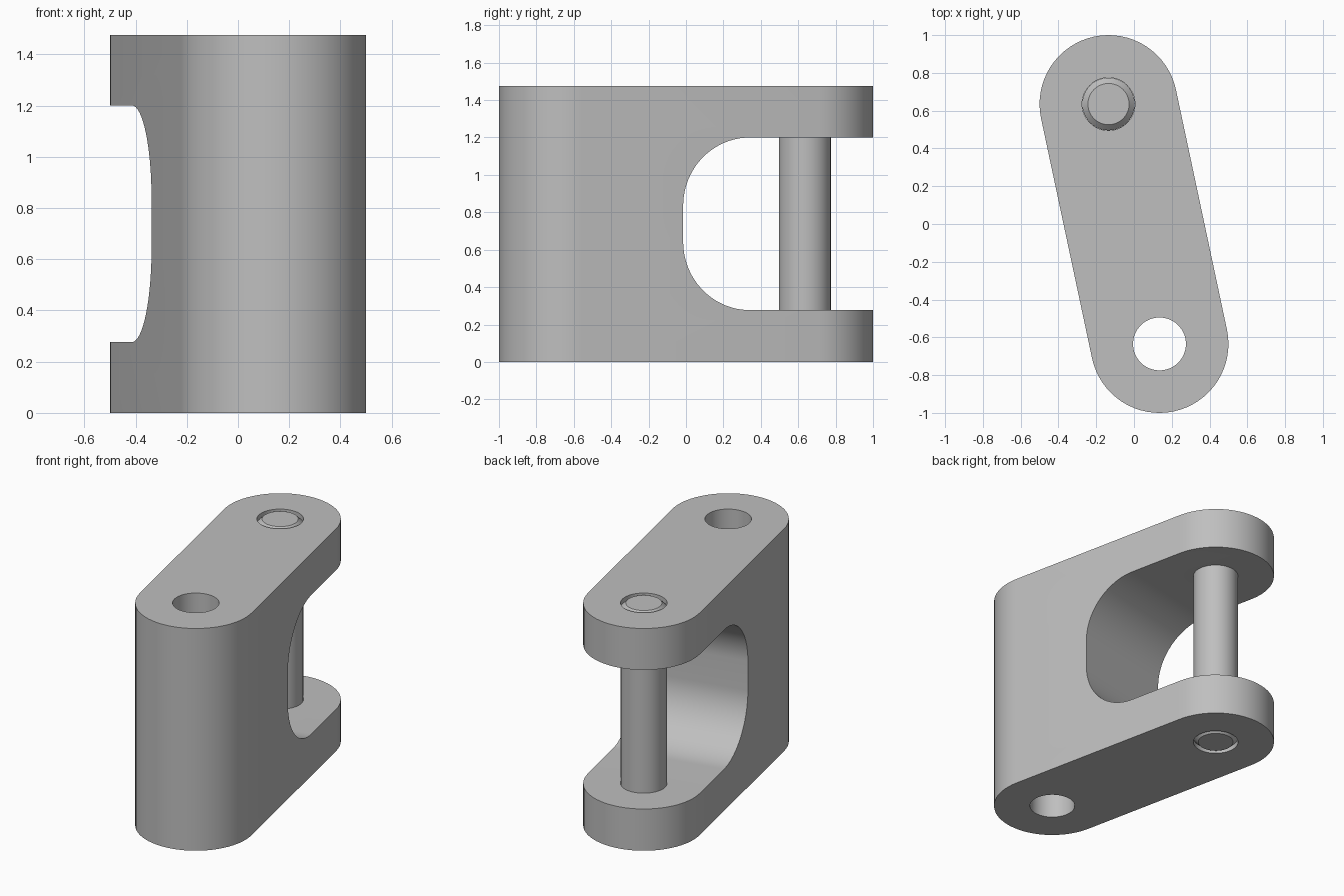
import bpy, bmesh
from math import sin, cos, pi, atan2, hypot, radians
from mathutils import Matrix

if "Cube" in bpy.data.objects:
    bpy.data.objects.remove(bpy.data.objects["Cube"], do_unlink=True)

# Link dimensions, built along y and turned at the end
PIVOT_X, PIVOT_Y = 0.135, 0.635
REACH = hypot(PIVOT_X, PIVOT_Y)
END_R, HOLE_R, HEIGHT = 0.365, 0.14, 1.475
SLOT_Y, SLOT_LOW, SLOT_HIGH, SLOT_R = -0.093, 0.277, 1.2, 0.365
TURN = Matrix.Rotation(atan2(PIVOT_X, PIVOT_Y), 4, "Z")

steel = bpy.data.materials.new("grey steel")
steel.use_nodes = True
GREY = (0.52, 0.52, 0.52, 1)
steel.diffuse_color = GREY
steel.node_tree.nodes["Principled BSDF"].inputs["Base Color"].default_value = GREY


def arc(cx, cy, r, start, end, steps=32):
    angles = [radians(start + (end - start) * i / steps) for i in range(steps + 1)]
    return [(cx + r * cos(a), cy + r * sin(a)) for a in angles]


def finish(name, bm):
    bmesh.ops.recalc_face_normals(bm, faces=bm.faces)
    bm.transform(TURN)
    mesh = bpy.data.meshes.new(name)
    bm.to_mesh(mesh)
    bm.free()
    mesh.materials.append(steel)
    obj = bpy.data.objects.new(name, mesh)
    bpy.context.collection.objects.link(obj)
    return obj


def prism(name, points, offset):
    """Extrude a closed outline of 3D points by an offset."""
    bm = bmesh.new()
    face = bm.faces.new([bm.verts.new(p) for p in points])
    top = bmesh.ops.extrude_face_region(bm, geom=[face])["geom"]
    bmesh.ops.translate(bm, vec=offset,
                        verts=[v for v in top if isinstance(v, bmesh.types.BMVert)])
    return finish(name, bm)


def activate(obj):
    bpy.ops.object.select_all(action="DESELECT")
    obj.select_set(True)
    bpy.context.view_layer.objects.active = obj


def cut(obj, cutter):
    mod = obj.modifiers.new("cut", "BOOLEAN")
    mod.operation, mod.solver, mod.object = "DIFFERENCE", "EXACT", cutter
    activate(obj)
    bpy.ops.object.modifier_apply(modifier=mod.name)
    bpy.data.objects.remove(cutter, do_unlink=True)


# Link body: a tall block with rounded ends
outline = arc(0, REACH, END_R, 0, 180) + arc(0, -REACH, END_R, 180, 360)
body = prism("link_body", [(x, y, 0) for x, y in outline], (0, 0, HEIGHT))

# Fork opening with two large fillets at its inner wall
slot = arc(SLOT_Y + SLOT_R, SLOT_HIGH - SLOT_R, SLOT_R, 90, 180, 24)
slot += arc(SLOT_Y + SLOT_R, SLOT_LOW + SLOT_R, SLOT_R, 180, 270, 24)
slot += [(1.5, SLOT_LOW), (1.5, SLOT_HIGH)]
cut(body, prism("slot_cutter", [(-1, y, z) for y, z in slot], (2, 0, 0)))

# Pivot holes through both ends
for side in (-1, 1):
    ring = arc(0, side * REACH, HOLE_R, 0, 360, 64)[:-1]
    cut(body, prism("hole_cutter", [(x, y, -1) for x, y in ring], (0, 0, 4)))

# Chamfered pin held in the fork
CHAMFER = 0.03
PIN_R = HOLE_R - 0.001
bm = bmesh.new()
profile = [(PIN_R - CHAMFER, 0), (PIN_R, CHAMFER),
           (PIN_R, HEIGHT - CHAMFER), (PIN_R - CHAMFER, HEIGHT)]
rings = [[bm.verts.new((x, y, z)) for x, y in arc(0, REACH, r, 0, 360, 64)[:-1]]
         for r, z in profile]
for low, high in zip(rings, rings[1:]):
    for i in range(len(low)):
        bm.faces.new((low[i - 1], low[i], high[i], high[i - 1]))
bm.faces.new(rings[0])
bm.faces.new(rings[-1])
pin = finish("fork_pin", bm)

for part in (body, pin):
    activate(part)
    bpy.ops.object.shade_smooth_by_angle(angle=radians(30))
